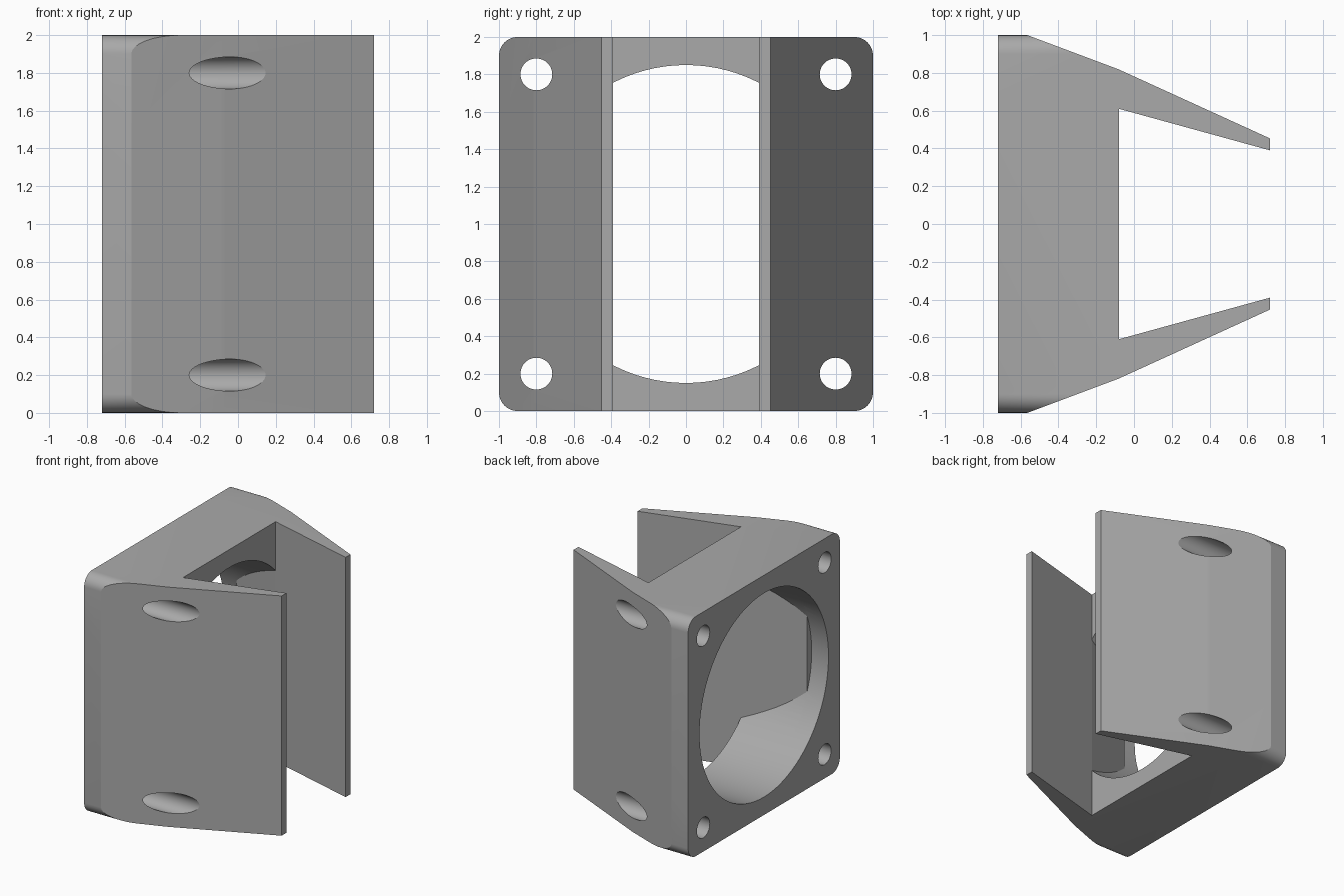
import bpy
import bmesh
import math
from mathutils import Matrix, Vector

cube = bpy.data.objects.get("Cube")
if cube:
    bpy.data.objects.remove(cube, do_unlink=True)

grey = bpy.data.materials.new("plain grey")
grey.use_nodes = True
colour = (0.4, 0.4, 0.4, 1)
grey.diffuse_color = colour
grey.node_tree.nodes["Principled BSDF"].inputs["Base Color"].default_value = colour


def prism(name, points, depth):
    """Extrude a closed outline of 3D points along the depth vector."""
    bm = bmesh.new()
    face = bm.faces.new([bm.verts.new(p) for p in points])
    grown = bmesh.ops.extrude_face_region(bm, geom=[face], use_keep_orig=True)
    moved = [v for v in grown["geom"] if isinstance(v, bmesh.types.BMVert)]
    bmesh.ops.translate(bm, verts=moved, vec=depth)
    bmesh.ops.recalc_face_normals(bm, faces=bm.faces)
    mesh = bpy.data.meshes.new(name)
    bm.to_mesh(mesh)
    bm.free()
    mesh.materials.append(grey)
    obj = bpy.data.objects.new(name, mesh)
    bpy.context.collection.objects.link(obj)
    return obj


def plan(name, half):
    """Prism over the full height from half a plan outline, mirrored in y."""
    outline = half + [(x, -y) for x, y in reversed(half)]
    return prism(name, [(x, y, 0) for x, y in outline], Vector((0, 0, 2)))


def rod(name, x0, x1, y, z, radius, sides):
    """Cylinder along x."""
    ring = [(x0, y + radius * math.cos(a), z + radius * math.sin(a))
            for a in (math.tau * i / sides for i in range(sides))]
    return prism(name, ring, Vector((x1 - x0, 0, 0)))


def combine(target, tool, operation):
    """Apply a boolean and discard the tool."""
    mod = target.modifiers.new(operation, "BOOLEAN")
    mod.operation, mod.object, mod.solver = operation, tool, "EXACT"
    bpy.context.view_layer.objects.active = target
    bpy.ops.object.modifier_apply(modifier=mod.name)
    bpy.data.objects.remove(tool, do_unlink=True)


BACK, STEP, SLOT, TIP = -0.72, -0.565, -0.08, 0.72

# Body: thick plate with two tapering arms around an open slot
body = plan("fan_duct_bracket", [(SLOT, 0.61), (TIP, 0.39), (TIP, 0.453),
                                 (SLOT, 0.818), (STEP, 1), (BACK, 1)])

# Rounded corners along the x direction
R, N = 0.1, 8
rounded = []
for k, (sy, sz) in enumerate([(1, 1), (-1, 1), (-1, -1), (1, -1)]):
    for i in range(N + 1):
        a = math.pi / 2 * (k + i / N)
        rounded.append((-1, sy * (1 - R) + R * math.cos(a),
                        1 + sz * (1 - R) + R * math.sin(a)))
combine(body, prism("rounded_limit", rounded, Vector((2, 0, 0))), "INTERSECT")

# Round bore at the mouth, then a bore narrowed by two slanting side walls
combine(body, rod("mouth", -1, STEP, 0, 1, 0.85, 96), "DIFFERENCE")
chamber = plan("chamber", [(STEP - 0.01, 0.794), (0, 0.58)])
combine(chamber, rod("bore", -1, 0.5, 0, 1, 0.85, 96), "INTERSECT")
combine(body, chamber, "DIFFERENCE")

# Four screw holes
for y in (-0.8, 0.8):
    for z in (0.2, 1.8):
        combine(body, rod("screw_hole", -1, 1, y, z, 0.085, 48), "DIFFERENCE")

# Smooth the round surfaces only
bpy.ops.object.select_all(action="DESELECT")
body.select_set(True)
bpy.context.view_layer.objects.active = body
bpy.ops.object.shade_smooth_by_angle(angle=math.radians(15))
